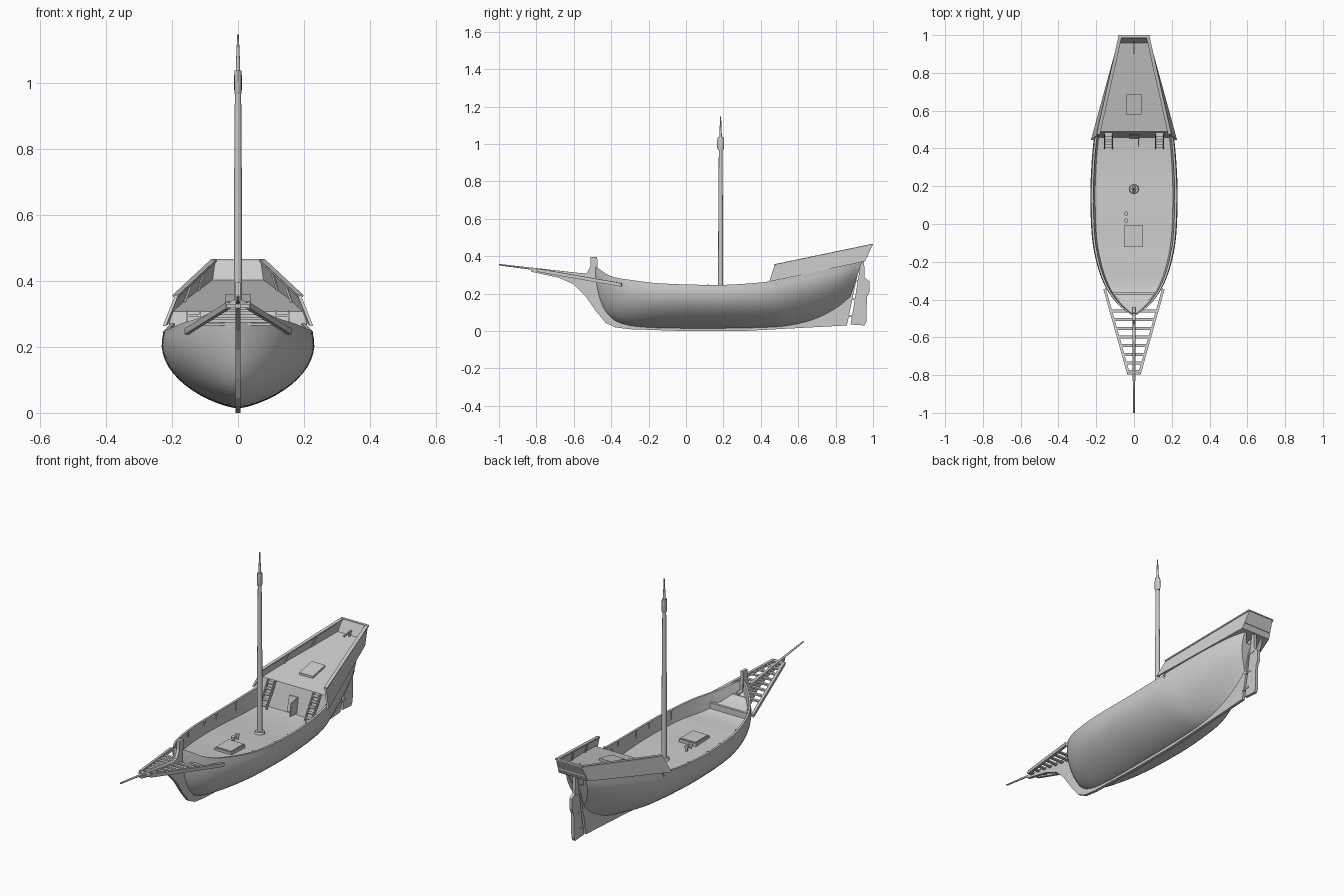
import bpy, bmesh, math
from mathutils import Vector

if "Cube" in bpy.data.objects:
    bpy.data.objects.remove(bpy.data.objects["Cube"])


def make(name, verts, faces, smooth=None):
    me = bpy.data.meshes.new(name)
    me.from_pydata([tuple(v) for v in verts], [], faces)
    bm = bmesh.new()
    bm.from_mesh(me)
    bmesh.ops.remove_doubles(bm, verts=bm.verts, dist=1e-5)
    bmesh.ops.recalc_face_normals(bm, faces=bm.faces)
    bm.to_mesh(me)
    bm.free()
    ob = bpy.data.objects.new(name, me)
    bpy.context.collection.objects.link(ob)
    if smooth:
        bpy.ops.object.select_all(action='DESELECT')
        ob.select_set(True)
        bpy.context.view_layer.objects.active = ob
        bpy.ops.object.shade_smooth_by_angle(angle=math.radians(smooth))
    return ob


def loft(name, rings, smooth=None, caps=True):
    """Skin closed rings of equal size."""
    n = len(rings[0])
    verts = [p for r in rings for p in r]
    faces = [(i * n + j, i * n + (j + 1) % n, (i + 1) * n + (j + 1) % n, (i + 1) * n + j)
             for i in range(len(rings) - 1) for j in range(n)]
    if caps:
        faces += [tuple(range(n)), tuple(range(len(verts) - n, len(verts)))]
    return make(name, verts, faces, smooth)


def slab(name, prof, x0, x1):
    """Side profile in (y, z) extruded along x."""
    return loft(name, [[(x, y, z) for y, z in prof] for x in (x0, x1)])


def plate(name, quad, off):
    off = Vector(off)
    return loft(name, [[Vector(p) for p in quad], [Vector(p) + off for p in quad]])


def box(name, c, s):
    x, y, z = c
    a, b, h = s[0] / 2, s[1] / 2, s[2] / 2
    return plate(name, [(x - a, y - b, z - h), (x + a, y - b, z - h),
                        (x + a, y + b, z - h), (x - a, y + b, z - h)], (0, 0, 2 * h))


def bar(name, p, q, w, h):
    p, q = Vector(p), Vector(q)
    d = (q - p).normalized()
    side = d.cross(Vector((0, 0, 1))).normalized()
    if side.length < .5:
        side = Vector((1, 0, 0))
    up = side.cross(d)
    return loft(name, [[c + side * a * w / 2 + up * b * h / 2
                        for a, b in ((-1, -1), (1, -1), (1, 1), (-1, 1))] for c in (p, q)])


def spar(name, stops, n=12):
    """Round spar: stops are (centre, radius_x, radius_other)."""
    d = (Vector(stops[-1][0]) - Vector(stops[0][0])).normalized()
    u = Vector((1, 0, 0))
    v = d.cross(u)
    rings = [[Vector(c) + u * rx * math.cos(2 * math.pi * k / n) + v * ry * math.sin(2 * math.pi * k / n)
              for k in range(n)] for c, rx, ry in stops]
    return loft(name, rings, 40)


def curve(tab):
    """Smooth curve through a small table."""
    def slope(i):
        a, b = tab[max(i - 1, 0)], tab[min(i + 1, len(tab) - 1)]
        return (b[1] - a[1]) / (b[0] - a[0])

    def f(y):
        i = max([k for k in range(len(tab) - 1) if tab[k][0] <= y + 1e-9] or [0])
        (a, p), (b, q) = tab[i], tab[i + 1]
        h, t = b - a, (y - a) / (b - a)
        return ((2*t**3 - 3*t*t + 1) * p + (t**3 - 2*t*t + t) * h * slope(i)
                + (3*t*t - 2*t**3) * q + (t**3 - t*t) * h * slope(i + 1))
    return f


width = curve([(-.485, .008), (-.46, .045), (-.42, .09), (-.37, .13), (-.3, .167), (-.2, .2), (-.08, .222),
               (.1, .231), (.25, .229), (.45, .213), (.6, .182), (.75, .142), (.87, .1), (.94, .06)])
sheer = curve([(-.485, .34), (-.46, .325), (-.42, .298), (-.37, .281), (-.3, .27), (-.15, .252),
               (.1, .243), (.25, .245), (.45, .262), (.6, .293), (.94, .368)])
bottom = curve([(-.485, .27), (-.46, .165), (-.42, .09), (-.36, .045), (-.25, .022), (0, .014),
                (.4, .018), (.6, .033), (.75, .065), (.87, .115), (.94, .16)])
deck_z = curve([(-.485, .3), (-.37, .21), (-.2, .19), (0, .18), (.5, .18), (.94, .32)])

# hull with bulwark, cap and main deck in one skin
M, top = 16, math.radians(100)
rings = []
for i in range(57):
    y = -.485 + 1.425 * (i / 56) ** 1.35
    w, zs, zb = width(y), sheer(y), bottom(y)
    aft = max(0, (y - .5) / .44)
    half = []
    for k in range(M + 1):
        th = top * k / M
        t = (1 - math.cos(th)) / (1 - math.cos(top))
        half.append((w * max(math.sin(th), 0) ** (1.4 + 1.6 * aft), y + .07 * (t - 1) * aft, zb + (zs - zb) * t))
    xi, dz = half[-1][0], deck_z(y)
    half += [(xi, y, zs + .004), (max(xi - .011, .001), y, zs + .004),
             (max(xi * (.97 - .15 * aft) - .014, .001), y - .07 * aft * (zs - dz) / (zs - zb), dz)]
    rings.append(half + [(-x, yy, z) for x, yy, z in reversed(half[1:])])
loft("hull", rings, 35)

# keel, stem and beak in one plank
slab("keel_and_stem", [(-.83, .318), (-.68, .285), (-.6, .25), (-.54, .19), (-.48, .105), (-.43, .045), (-.38, .02),
                       (-.3, .01), (0, 0), (.3, 0), (.86, .03), (.885, .15), (.93, .36), (.9, .34), (.8, .2),
                       (.6, .1), (0, .06), (-.3, .1), (-.44, .2), (-.47, .3), (-.475, .395), (-.51, .395),
                       (-.51, .35), (-.53, .31), (-.56, .3), (-.83, .333)], -.008, .008)

# rudder with hinges
slab("rudder", [(.88, .035), (.955, .03), (.965, .05), (.967, .18), (.982, .21), (.982, .265), (.955, .285),
                (.952, .38), (.937, .38)], -.008, .008)
for k, (y, z) in enumerate([(.885, .08), (.905, .17), (.928, .27)]):
    box(f"rudder_hinge_{k}", (0, y, z), (.02, .05, .008))

# aft castle: sides, rails, ribs
for s, n in ((-1, "left"), (1, "right")):
    quad = [(s * .228, .445, .264), (s * .192, .475, .354), (s * .075, 1, .465), (s * .088, .957, .373)]
    plate("castle_side_" + n, quad, (-s * .01, 0, 0))
    bar("castle_rail_" + n, (s * .189, .475, .354), (s * .072, .998, .463), .018, .007)
    for k, f in enumerate((.3, .65)):
        bar(f"castle_rib_{n}_{k}", (s * (.201 - .122 * f), .48 + .49 * f, .3 + .1 * f),
            (s * (.18 - .117 * f), .48 + .51 * f, .35 + .11 * f), .006, .006)

# transom, floor, quarterdeck, sloping bulkhead
plate("transom", [(-.088, .957, .373), (.088, .957, .373), (.075, 1, .465), (-.075, 1, .465)], (0, -.012, 0))
bar("transom_rail", (-.077, .993, .463), (.077, .993, .463), .014, .006)
plate("castle_floor", [(-.208, .5, .275), (.208, .5, .275), (.086, .957, .373), (-.086, .957, .373)], (0, 0, .006))
plate("quarterdeck", [(-.203, .49, .302), (.203, .49, .302), (.078, .972, .4), (-.078, .972, .4)], (0, 0, .006))
plate("castle_bulkhead", [(-.193, .457, .175), (.193, .457, .175), (.21, .478, .262), (.2, .489, .308),
                          (-.2, .489, .308), (-.21, .478, .262)], (0, .01, 0))

# door, ajar
plate("door", [(-.025, .456, .182), (.025, .456, .182), (.025, .475, .262), (-.025, .475, .262)], (0, -.004, 0))
plate("door_leaf", [(.025, .46, .182), (.02, .41, .182), (.02, .418, .25), (.025, .472, .262)], (.004, 0, 0))

# ladders up to the quarterdeck
for s, n in ((-1, "left"), (1, "right")):
    for k, dx in enumerate((-.02, .02)):
        bar(f"ladder_{n}_stringer_{k}", (s * .135 + dx, .405, .185), (s * .135 + dx, .48, .308), .005, .016)
    for k in range(5):
        f = (k + .6) / 5
        box(f"ladder_{n}_tread_{k}", (s * .135, .405 + .075 * f, .185 + .12 * f), (.04, .022, .005))

# bulwark posts
for s, n in ((-1, "left"), (1, "right")):
    for k, y in enumerate((-.15, .015, .12, .28)):
        x = width(y)
        box(f"bulwark_post_{n}_{k}", (s * (x - .018), y, (deck_z(y) + sheer(y)) / 2 + .002),
            (.008, .008, sheer(y) - deck_z(y) + .006))

# raised foredeck and beam
plate("foredeck", [(-.105, -.375, .222), (.105, -.375, .222), (.03, -.45, .25), (-.03, -.45, .25)], (0, 0, .006))
box("foredeck_beam", (0, -.37, .222), (.222, .014, .034))

# hatches, bollards, tiller
box("main_hatch_coaming", (-.003, -.065, .187), (.1, .115, .02))
box("main_hatch_lid", (-.003, -.065, .199), (.09, .105, .006))
plate("aft_hatch", [(-.04, .58, .322), (.04, .58, .322), (.04, .685, .343), (-.04, .685, .343)], (0, 0, .016))
for k, y in enumerate((.018, .055)):
    spar(f"bollard_{k}", [((-.042, y, .175), .006, .006), ((-.042, y, .195), .006, .006),
                          ((-.042, y, .197), .011, .011), ((-.042, y, .207), .011, .011)])
bar("tiller", (0, .9, .42), (0, .965, .425), .006, .008)
bar("tiller_post", (0, .95, .38), (0, .952, .425), .008, .008)

# mast, masthead block, topmast
spar("mast", [((0, .185, .17), .013, .013), ((0, .185, .6), .0125, .0125), ((0, .185, .98), .0095, .0095)])
spar("mast_collar", [((0, .185, .172), .026, .026), ((0, .185, .185), .022, .022)], 16)
spar("masthead", [((0, .185, .967), .011, .013), ((0, .185, .982), .0115, .019), ((0, .185, 1.02), .0115, .019),
                  ((0, .185, 1.037), .011, .014)])
spar("topmast", [((0, .185, 1.03), .007, .007), ((0, .185, 1.065), .006, .006), ((0, .185, 1.147), .0025, .0025)])

# bowsprit and beakhead grating
spar("bowsprit", [((0, -.44, .287), .009, .009), ((0, -1, .355), .004, .004)])
for s, n in ((-1, "left"), (1, "right")):
    bar("beak_rail_" + n, (s * .155, -.345, .247), (s * .03, -.79, .325), .014, .018)
for k in range(8):
    y = -.46 - .046 * k
    f = (-.345 - y) / .445
    x = .155 - .125 * f
    bar(f"beak_rung_{k}", (-x, y, .249 + .078 * f), (x, y, .249 + .078 * f), .016, .008)
box("beak_end_plate", (0, -.787, .325), (.07, .022, .01))
